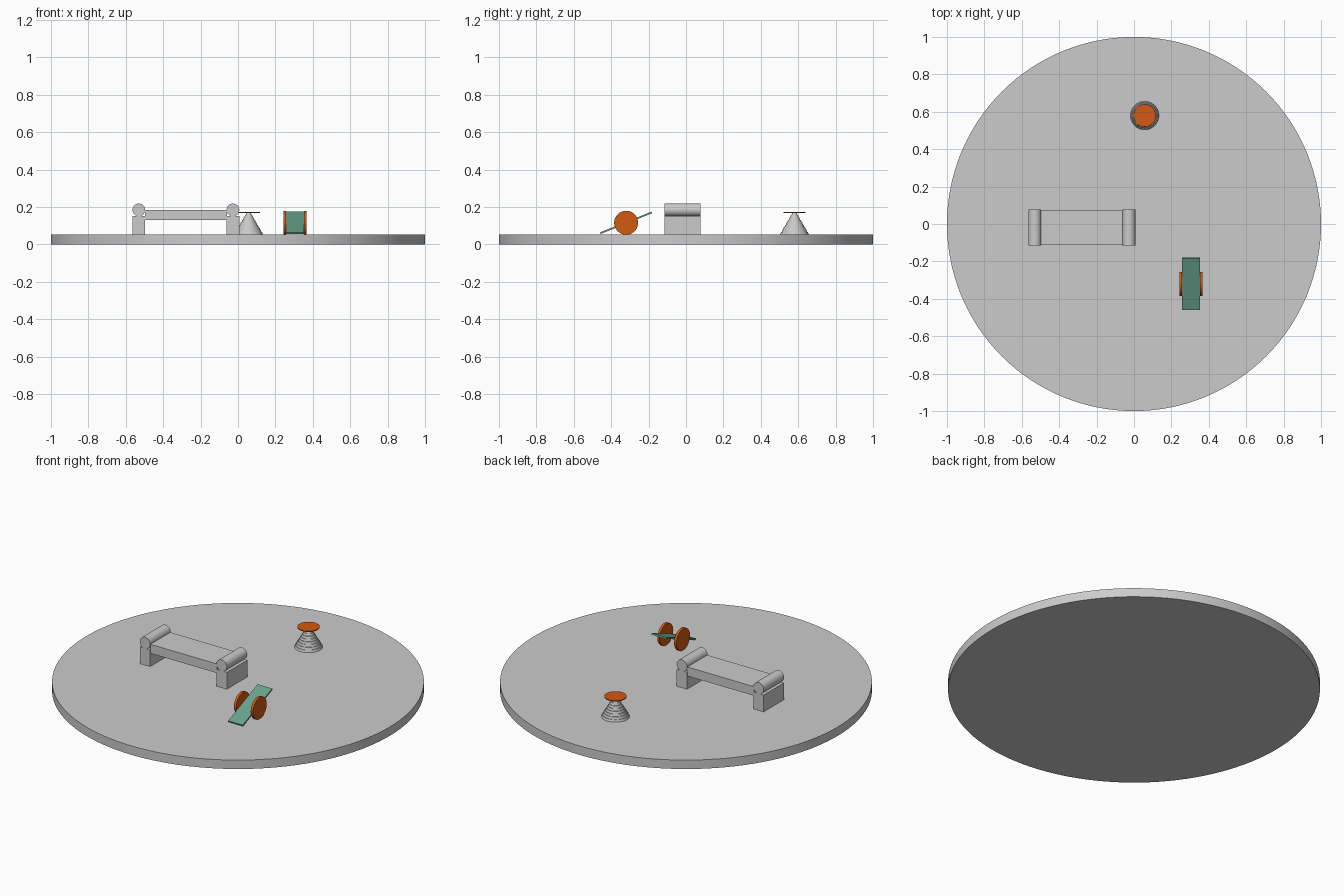
import bpy, math
from mathutils import Matrix

if "Cube" in bpy.data.objects:
    bpy.data.objects.remove(bpy.data.objects["Cube"])


def material(name, rgb):
    m = bpy.data.materials.new(name)
    m.diffuse_color = (*rgb, 1)
    m.use_nodes = True
    m.node_tree.nodes["Principled BSDF"].inputs["Base Color"].default_value = m.diffuse_color
    return m


GREY = material("light grey", (0.6, 0.6, 0.6))
ORANGE = material("burnt orange", (0.65, 0.10, 0.006))
GREEN = material("sea green", (0.14, 0.37, 0.27))


def finish(name, mat, smooth):
    o = bpy.context.object
    o.name = name
    o.data.materials.append(mat)
    if smooth:
        bpy.ops.object.shade_smooth_by_angle(angle=math.radians(35))
    return o


def box(name, x, y, z, mat):
    """Box from (min, max) pairs."""
    bpy.ops.mesh.primitive_cube_add(size=1)
    o = finish(name, mat, False)
    c = [(a + b) / 2 for a, b in (x, y, z)]
    s = [b - a for a, b in (x, y, z)]
    o.data.transform(Matrix.Translation(c) @ Matrix.Diagonal((*s, 1)))
    return o


def cylinder(name, centre, radius, depth, mat, axis="z", top=None, sides=48):
    rot = {"x": (0, math.pi / 2, 0), "y": (math.pi / 2, 0, 0), "z": (0, 0, 0)}[axis]
    bpy.ops.mesh.primitive_cone_add(vertices=sides, radius1=radius,
                                    radius2=radius if top is None else top,
                                    depth=depth, location=centre, rotation=rot)
    return finish(name, mat, True)


# Round platform
BASE = 0.053
cylinder("platform", (0, 0, BASE / 2), 1, BASE, GREY, sides=128)

# Bench: two legs with roll arms and a raised seat slab between
Y = (-0.115, 0.077)
for side, x in (("left", -0.53), ("right", -0.027)):
    box(f"bench_leg_{side}", (x - 0.034, x + 0.034), Y, (BASE, 0.153), GREY)
    cylinder(f"bench_roll_{side}", (x, sum(Y) / 2, 0.185), 0.034, Y[1] - Y[0], GREY, "y")
box("bench_seat", (-0.497, -0.06), (Y[0] + 0.003, Y[1] - 0.003), (0.13, 0.184), GREY)

# Stool: stepped tapering column under a thin round seat
SX, SY, STEPS = 0.057, 0.58, 9
h = (0.169 - BASE) / STEPS
for i in range(STEPS):
    r = 0.076 - i * 0.0075
    cylinder(f"stool_step_{i + 1}", (SX, SY, BASE + (i + 0.5) * h), r, h, GREY,
             top=r - 0.004)
cylinder("stool_seat", (SX, SY, 0.171), 0.06, 0.005, ORANGE)

# Seesaw: tilted plank held between two upright discs
CX, CY, CZ = 0.305, -0.32, 0.116
for side, s in (("left", -1), ("right", 1)):
    cylinder(f"seesaw_disc_{side}", (CX + s * 0.055, CY, CZ), 0.064, 0.015, ORANGE, "x")
plank = box("seesaw_plank", (-0.048, 0.048), (-0.149, 0.149), (-0.0045, 0.0045), GREEN)
plank.location = (CX, CY, CZ)
plank.rotation_euler.x = math.radians(22)
